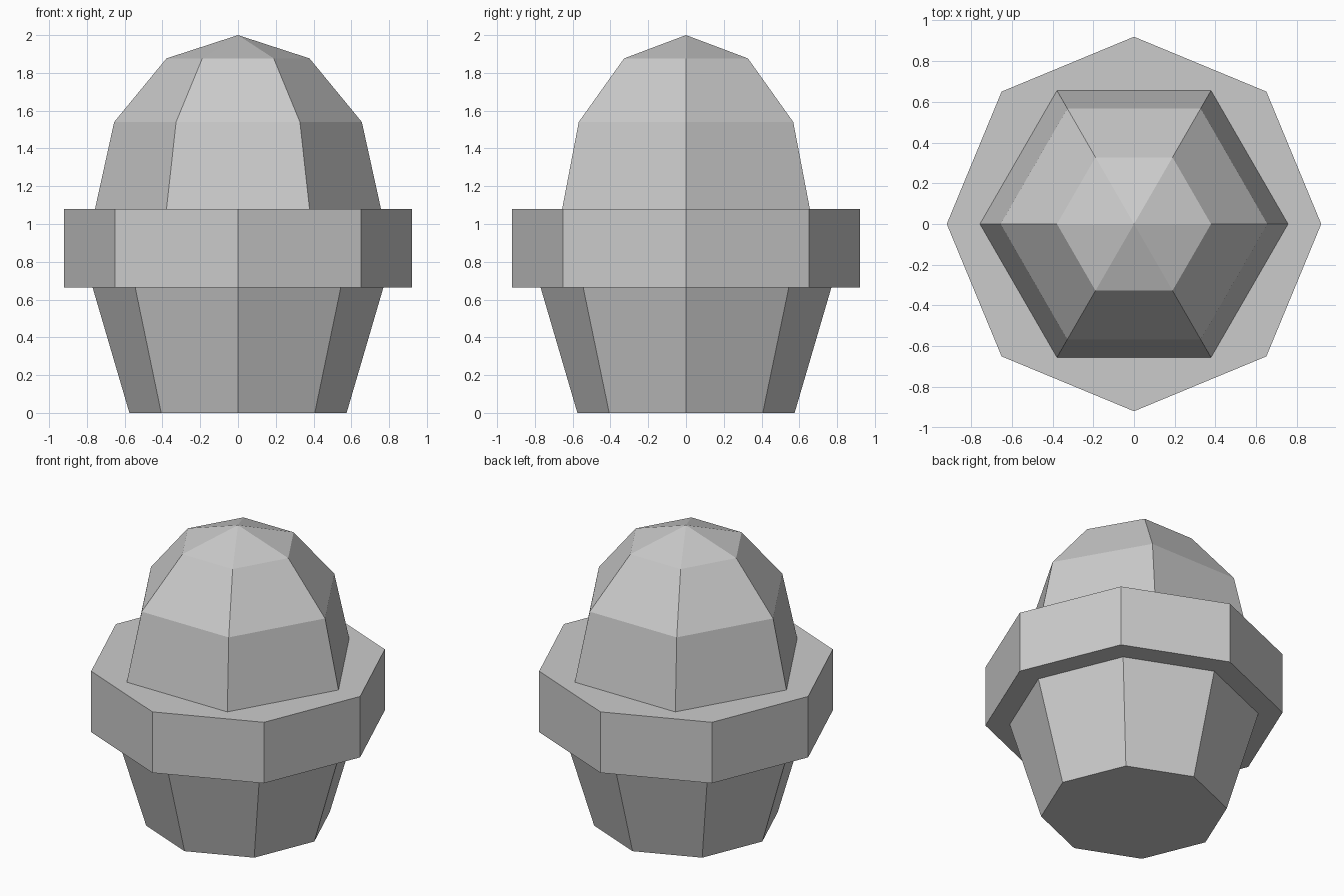
import bpy, bmesh
from math import cos, sin, tau, pi, radians

if "Cube" in bpy.data.objects:
    bpy.data.objects.remove(bpy.data.objects["Cube"])


def lathe(name, sides, profile):
    """Closed faceted solid from (radius, z) rings, listed bottom to top; radius 0 is a tip."""
    bm = bmesh.new()
    rings = []
    for r, z in profile:
        count = sides if r > 0 else 1
        rings.append([bm.verts.new((r * cos(tau * i / sides), r * sin(tau * i / sides), z))
                      for i in range(count)])
    for low, high in zip(rings, rings[1:]):
        for i in range(sides):
            j = (i + 1) % sides
            if len(high) == 1:
                bm.faces.new((low[i], low[j], high[0]))
            else:
                bm.faces.new((low[i], low[j], high[j], high[i]))
    bm.faces.new(rings[0][::-1])
    if len(rings[-1]) > 1:
        bm.faces.new(rings[-1])
    mesh = bpy.data.meshes.new(name)
    bm.to_mesh(mesh)
    bm.free()
    obj = bpy.data.objects.new(name, mesh)
    bpy.context.collection.objects.link(obj)
    return obj


RIM_BOTTOM, RIM_TOP = 0.665, 1.08

# Tapered octagonal pot, top tucked slightly into the rim
lathe("pot", 8, [(0.575, 0), (0.77, RIM_BOTTOM), (0.77, RIM_BOTTOM + 0.05)])

# Thick octagonal rim
lathe("rim", 8, [(0.92, RIM_BOTTOM), (0.92, RIM_TOP)])

# Six-sided half-ellipsoid dome, foot sunk into the rim
dome = [(0.757 * cos(radians(a)), RIM_TOP + 0.92 * sin(radians(a))) for a in (0, 30, 60)]
lathe("dome", 6, [(0.757, RIM_TOP - 0.08)] + dome + [(0, 2.0)])
